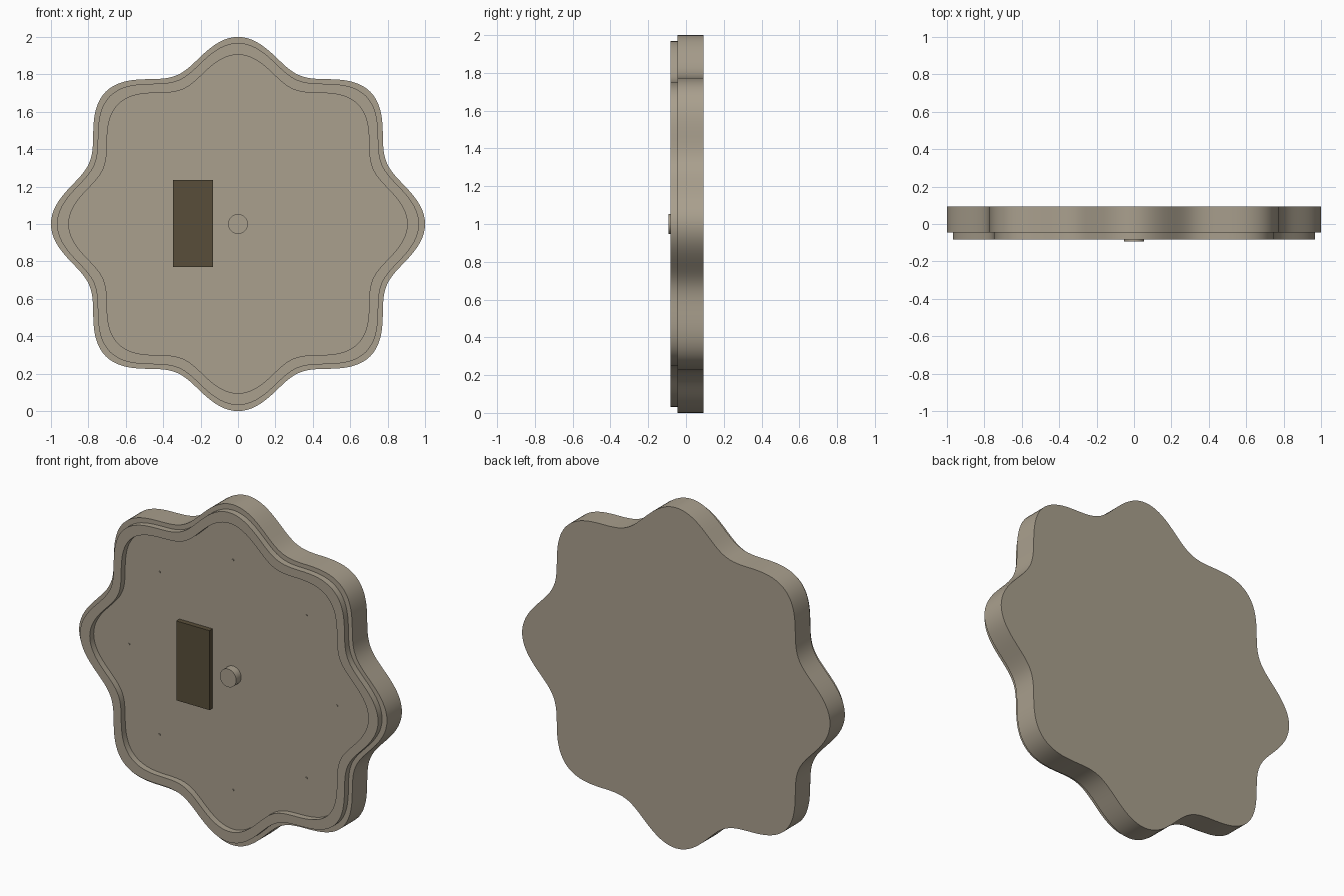
import bpy
import bmesh
from math import cos, sin, pi, radians
from mathutils import Matrix

old = bpy.data.objects.get("Cube")
if old:
    bpy.data.objects.remove(old, do_unlink=True)

CENTRE_Z = 1.0
FLOOR_Y = -0.046      # front of the body and recessed face
RIM_Y = -0.083        # front of the raised rim
BACK_Y = 0.0925
SEGMENTS = 256


def material(name, rgb):
    mat = bpy.data.materials.new(name)
    mat.use_nodes = True
    colour = (*rgb, 1.0)
    mat.diffuse_color = colour
    bsdf = mat.node_tree.nodes["Principled BSDF"]
    bsdf.inputs["Base Color"].default_value = colour
    bsdf.inputs["Roughness"].default_value = 0.8
    return mat


def finish(name, bm, mat):
    bmesh.ops.recalc_face_normals(bm, faces=bm.faces)
    mesh = bpy.data.meshes.new(name)
    bm.to_mesh(mesh)
    bm.free()
    mesh.materials.append(mat)
    obj = bpy.data.objects.new(name, mesh)
    bpy.context.collection.objects.link(obj)
    bpy.ops.object.select_all(action="DESELECT")
    obj.select_set(True)
    bpy.context.view_layer.objects.active = obj
    bpy.ops.object.shade_smooth_by_angle(angle=radians(30))
    return obj


def lobed_loop(bm, scale, y):
    """Closed wavy outline with eight rounded lobes."""
    verts = []
    for i in range(SEGMENTS):
        a = 2 * pi * i / SEGMENTS
        r = scale * (0.93 + 0.07 * cos(8 * a))
        verts.append(bm.verts.new((r * cos(a), y, CENTRE_Z + r * sin(a))))
    return verts


def disc(name, x, z, radius, front, back, sides, mat):
    bm = bmesh.new()
    place = Matrix.Translation((x, (front + back) / 2, z)) @ Matrix.Rotation(pi / 2, 4, "X")
    bmesh.ops.create_cone(bm, cap_ends=True, segments=sides, radius1=radius,
                          radius2=radius, depth=back - front, matrix=place)
    return finish(name, bm, mat)


stone = material("warm grey", (0.40, 0.35, 0.27))
dark = material("dark brown", (0.098, 0.076, 0.042))

# Scalloped body with a stepped raised rim and recessed face
bm = bmesh.new()
profile = [(1.0, BACK_Y), (1.0, FLOOR_Y), (0.968, FLOOR_Y),
           (0.968, RIM_Y), (0.905, RIM_Y), (0.905, FLOOR_Y)]
loops = [lobed_loop(bm, s, y) for s, y in profile]
for a, b in zip(loops, loops[1:]):
    for i in range(SEGMENTS):
        j = (i + 1) % SEGMENTS
        bm.faces.new((a[i], a[j], b[j], b[i]))
bm.faces.new(loops[0])
bm.faces.new(loops[-1])
finish("scalloped_body", bm, stone)

# Dark rectangular panel
bm = bmesh.new()
place = Matrix.Translation((-0.24, FLOOR_Y - 0.013, 1.003))
size = Matrix.Diagonal((0.215, 0.034, 0.466, 1.0))
bmesh.ops.create_cube(bm, size=1.0, matrix=place @ size)
finish("dark_panel", bm, dark)

# Centre knob
disc("centre_knob", 0, CENTRE_Z, 0.053, -0.0925, FLOOR_Y + 0.01, 48, stone)

# Ring of tiny studs
for k in range(8):
    a = k * pi / 4
    disc(f"stud_{k + 1}", 0.675 * cos(a), CENTRE_Z + 0.675 * sin(a),
         0.006, FLOOR_Y - 0.004, FLOOR_Y + 0.004, 12, stone)
